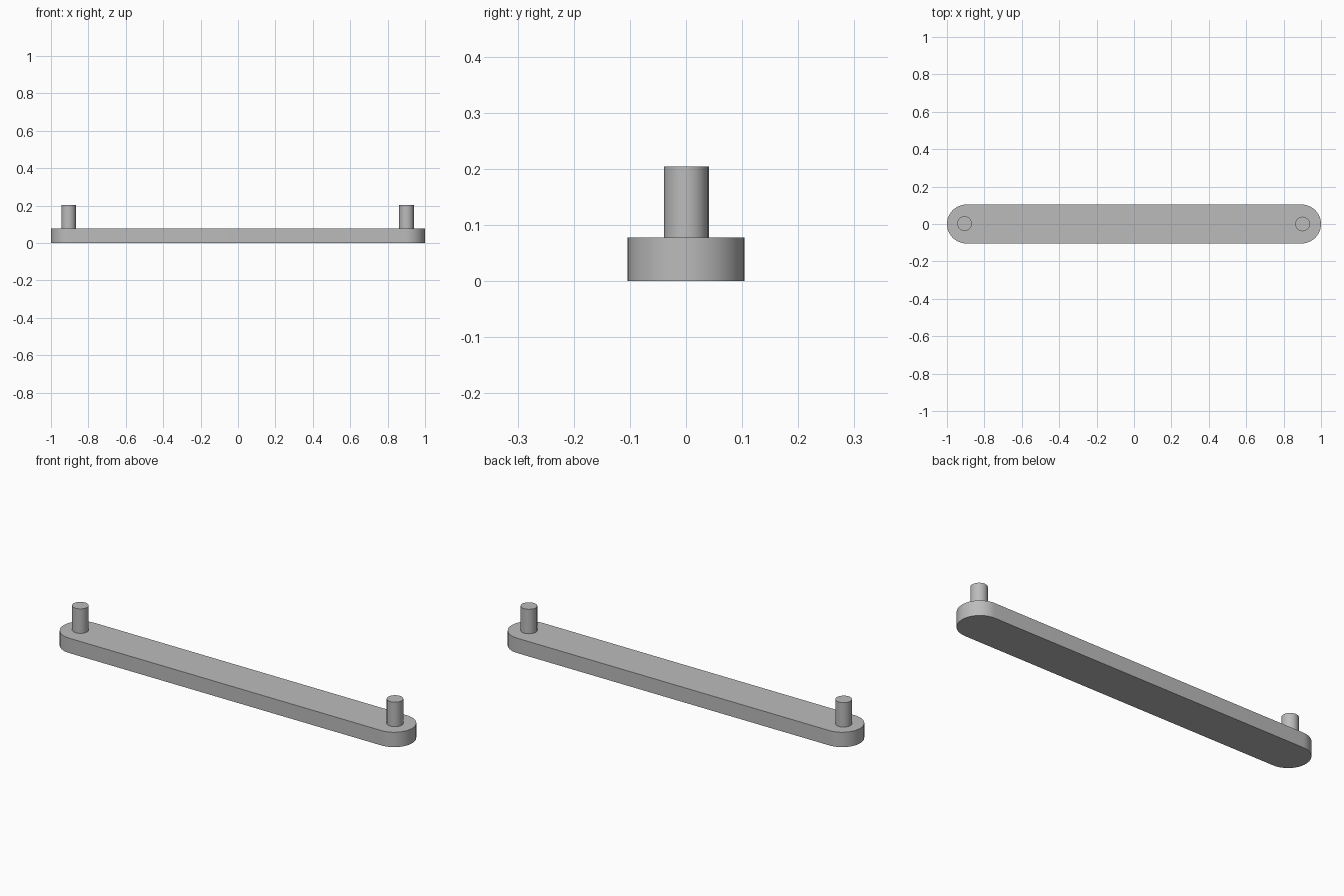
import bpy
import bmesh
from math import pi, sin, cos, radians

cube = bpy.data.objects.get("Cube")
if cube:
    bpy.data.objects.remove(cube, do_unlink=True)

HALF_LENGTH = 1.0
END_RADIUS = 0.104
BAR_HEIGHT = 0.077
PIN_RADIUS = 0.039
PIN_TOP = 0.204

grey = bpy.data.materials.new("plain grey")
grey.use_nodes = True
colour = (0.5, 0.5, 0.5, 1)
grey.diffuse_color = colour
grey.node_tree.nodes["Principled BSDF"].inputs["Base Color"].default_value = colour


def extruded(name, outline, bottom, top):
    """Raise a closed outline into a solid with smooth sides and sharp rims."""
    bm = bmesh.new()
    base = bm.faces.new([bm.verts.new((x, y, bottom)) for x, y in outline])
    raised = bmesh.ops.extrude_face_region(bm, geom=[base], use_keep_orig=True)
    verts = [v for v in raised["geom"] if isinstance(v, bmesh.types.BMVert)]
    bmesh.ops.translate(bm, verts=verts, vec=(0, 0, top - bottom))
    bmesh.ops.recalc_face_normals(bm, faces=bm.faces)
    mesh = bpy.data.meshes.new(name)
    bm.to_mesh(mesh)
    bm.free()
    mesh.materials.append(grey)
    obj = bpy.data.objects.new(name, mesh)
    bpy.context.collection.objects.link(obj)
    bpy.ops.object.select_all(action="DESELECT")
    obj.select_set(True)
    bpy.context.view_layer.objects.active = obj
    bpy.ops.object.shade_smooth_by_angle(angle=radians(30))
    return obj


def arc(cx, cy, radius, start, sweep, steps):
    angles = [start + sweep * i / steps for i in range(steps + 1)]
    return [(cx + radius * cos(a), cy + radius * sin(a)) for a in angles]


# Long bar with rounded ends
end = HALF_LENGTH - END_RADIUS
bar_outline = (arc(end, 0, END_RADIUS, -pi / 2, pi, 24)
               + arc(-end, 0, END_RADIUS, pi / 2, pi, 24))
extruded("bar", bar_outline, 0, BAR_HEIGHT)

# Upright round pin near each end, standing on the bar
for name, x, y in (("right_pin", -0.906, 0.002), ("left_pin", 0.901, 0)):
    circle = arc(x, y, PIN_RADIUS, 0, 2 * pi, 40)[:-1]
    extruded(name, circle, BAR_HEIGHT, PIN_TOP)
